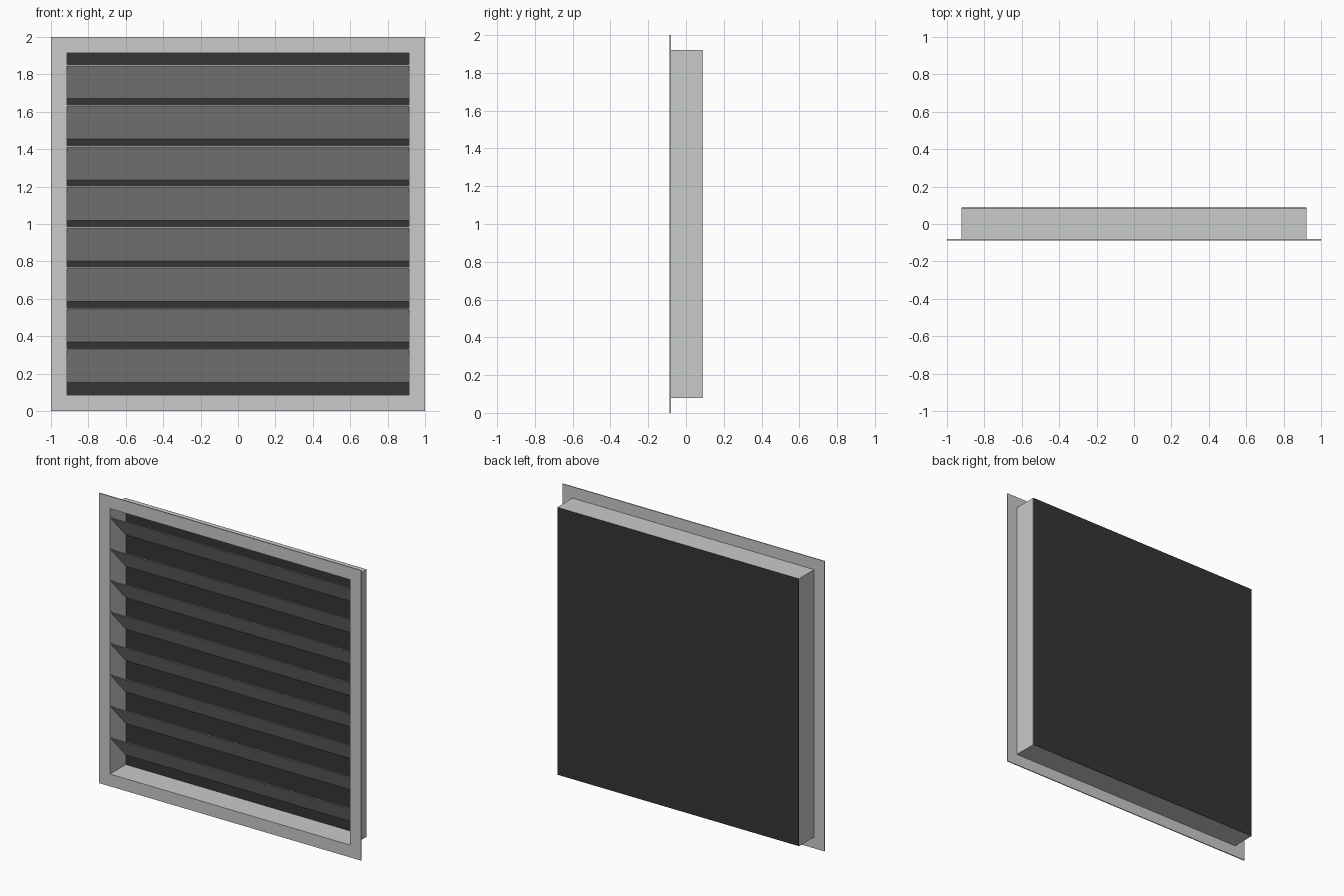
import bpy
import bmesh
from mathutils import Vector

cube = bpy.data.objects.get("Cube")
if cube:
    bpy.data.objects.remove(cube, do_unlink=True)

FRONT, BACK = -0.087, 0.087
OPENING, DUCT, FLANGE = 0.915, 0.922, 1.0    # half widths
SHEET = 0.007
MID = 1.0                                    # height of the centre


def material(name, rgb):
    mat = bpy.data.materials.new(name)
    mat.use_nodes = True
    mat.diffuse_color = (*rgb, 1)
    bsdf = mat.node_tree.nodes["Principled BSDF"]
    bsdf.inputs["Base Color"].default_value = (*rgb, 1)
    bsdf.inputs["Roughness"].default_value = 0.6
    return mat


light_grey = material("light grey metal", (0.58, 0.60, 0.585))
black = material("black mesh", (0.036, 0.036, 0.036))


def finish(name, bm, mat):
    bmesh.ops.recalc_face_normals(bm, faces=bm.faces)
    mesh = bpy.data.meshes.new(name)
    bm.to_mesh(mesh)
    bm.free()
    mesh.materials.append(mat)
    obj = bpy.data.objects.new(name, mesh)
    bpy.context.collection.objects.link(obj)
    return obj


def square_ring(bm, inner, outer, y0, y1):
    """Square tube running along y."""
    loops = []
    for half, y in ((outer, y0), (outer, y1), (inner, y1), (inner, y0)):
        loops.append([bm.verts.new((sx * half, y, MID + sz * half))
                      for sx, sz in ((-1, -1), (1, -1), (1, 1), (-1, 1))])
    for i, loop in enumerate(loops):
        following = loops[(i + 1) % 4]
        for k in range(4):
            n = (k + 1) % 4
            bm.faces.new((loop[k], loop[n], following[n], following[k]))


def extrude_profile(bm, points, half):
    """Sweep a closed (y, z) profile across the width."""
    left, right = [[bm.verts.new((x, y, z)) for y, z in points]
                   for x in (-half, half)]
    bm.faces.new(left)
    bm.faces.new(right)
    for i in range(len(points)):
        n = (i + 1) % len(points)
        bm.faces.new((left[i], left[n], right[n], right[i]))


# Flat flange at the front
bm = bmesh.new()
square_ring(bm, OPENING, FLANGE, FRONT, FRONT + SHEET)
finish("front_flange", bm, light_grey)

# Square duct collar behind the flange
bm = bmesh.new()
square_ring(bm, OPENING, DUCT, FRONT + SHEET, BACK - 0.003)
finish("duct_collar", bm, light_grey)

# Dark panel closing the back
bm = bmesh.new()
y0, half = BACK - 0.003, DUCT - 0.001
extrude_profile(bm, [(y0, MID - half), (BACK, MID - half),
                     (BACK, MID + half), (y0, MID + half)], half)
finish("back_mesh", bm, black)

# Sloping slats, high at the front and low at the back
COUNT, PITCH, TOP, DROP = 8, 0.2168, 1.853, 0.183
start, end = FRONT + SHEET, BACK - 0.004
lift = 0.007                                 # vertical thickness of a slat
for i in range(COUNT):
    z = TOP - i * PITCH
    bm = bmesh.new()
    extrude_profile(bm, [(start, z - lift), (end, z - DROP),
                         (end, z - DROP + lift), (start, z)], OPENING)
    finish(f"slat_{i + 1}", bm, light_grey)
